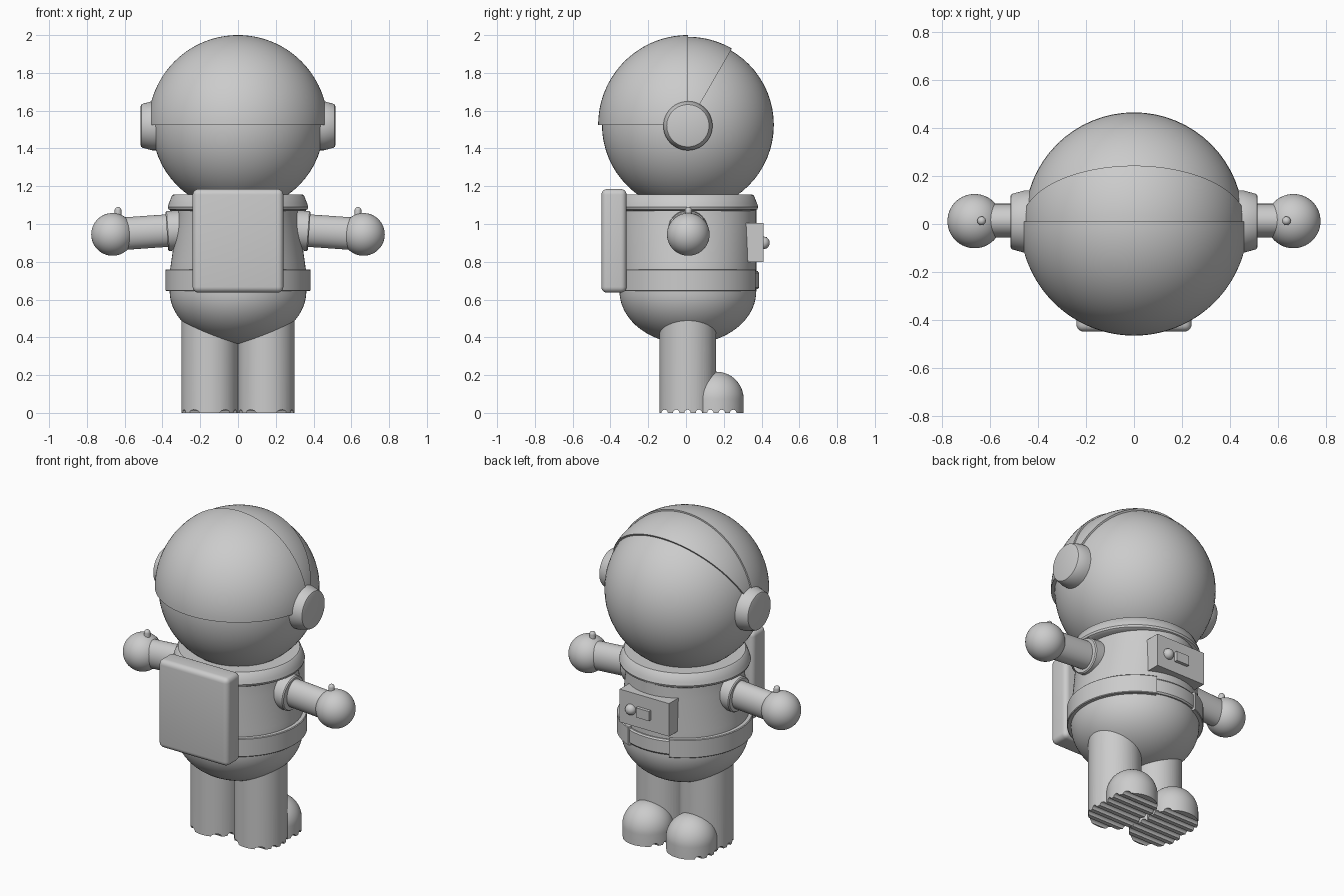
import bpy, bmesh
from math import pi, sin, cos, radians, asin
from mathutils import Matrix, Vector

if "Cube" in bpy.data.objects:
    bpy.data.objects.remove(bpy.data.objects["Cube"])

CY = 0.01  # common depth centre
T = Matrix.Translation


def finish(name, bm, mat=Matrix(), angle=35):
    bm.transform(mat)
    bmesh.ops.recalc_face_normals(bm, faces=bm.faces)
    me = bpy.data.meshes.new(name)
    bm.to_mesh(me)
    bm.free()
    ob = bpy.data.objects.new(name, me)
    bpy.context.collection.objects.link(ob)
    bpy.ops.object.select_all(action='DESELECT')
    ob.select_set(True)
    bpy.context.view_layer.objects.active = ob
    bpy.ops.object.shade_smooth_by_angle(angle=radians(angle))
    return ob


def revolve(name, prof, mat=Matrix(), start=0.0, sweep=2 * pi, steps=64, closed=False):
    """Revolve (radius, height) points about z; a partial sweep gets end caps."""
    bm = bmesh.new()
    full = sweep > 2 * pi - 1e-4
    rings = []
    for i in range(steps if full else steps + 1):
        a = start + sweep * i / steps
        rings.append([bm.verts.new((r * cos(a), r * sin(a), z)) for r, z in prof])
    n = len(prof)
    for i in range(steps):
        A, B = rings[i], rings[(i + 1) % len(rings)]
        for j in range(n if closed else n - 1):
            k = (j + 1) % n
            if prof[j][0] < 1e-6 and prof[k][0] < 1e-6:
                continue
            bm.faces.new((A[j], A[k], B[k], B[j]))
    if not full:
        bm.faces.new(rings[0])
        bm.faces.new(rings[-1])
    bmesh.ops.remove_doubles(bm, verts=bm.verts, dist=1e-5)
    return finish(name, bm, mat)


def box(name, lo, hi, bevel=0.0):
    bm = bmesh.new()
    bmesh.ops.create_cube(bm, size=1)
    lo, hi = Vector(lo), Vector(hi)
    bm.transform(T((lo + hi) / 2) @ Matrix.Diagonal((*(hi - lo), 1)))
    if bevel:
        bmesh.ops.bevel(bm, geom=bm.edges[:], offset=bevel, segments=5, profile=0.5, affect='EDGES')
    return finish(name, bm)


def arc(r, z0, a0, a1, n, rz=None):
    """Points on an arc, angle measured from straight down (-z)."""
    out = []
    for i in range(n + 1):
        a = radians(a0 + (a1 - a0) * i / n)
        out.append((max(0.0, r * sin(a)), z0 - (rz or r) * cos(a)))
    return out


def ball(name, r, mat):
    return revolve(name, arc(r, 0, 0, 180, 32), mat)


def boolean(ob, other, op):
    m = ob.modifiers.new(op.lower(), 'BOOLEAN')
    m.operation, m.object, m.solver = op, other, 'EXACT'
    bpy.context.view_layer.objects.active = ob
    bpy.ops.object.modifier_apply(modifier=m.name)
    bpy.data.objects.remove(other)


# helmet: globe, raised rear hood and thinner band, both wedges turning on the ear axis
HEAD = T((0, CY, 1.525))
TO_X = Matrix.Rotation(pi / 2, 4, 'Y')
ball("helmet_globe", 0.455, HEAD)
for name, r, e0, e1 in (("helmet_hood", 0.475, 90, 180), ("helmet_band", 0.466, 60, 90)):
    crescent = arc(r, 0, 0, 180, 56) + arc(0.44, 0, 180, 0, 56)
    revolve(name, crescent, HEAD @ TO_X, radians(e0 + 90), radians(e1 - e0), (e1 - e0) // 3, True)

# collar ring
revolve("collar", [(0.25, 1.07), (0.355, 1.07), (0.368, 1.078), (0.372, 1.09), (0.366, 1.11),
                   (0.35, 1.15), (0.343, 1.155), (0.25, 1.155)], T((0, CY, 0)), steps=96, closed=True)

# torso: round bottom, sides narrowing towards the shoulders
torso = revolve("torso", arc(0.362, 0.645, 0, 90, 20, 0.28)
                + [(0.362, 0.645 + 0.05 * i) for i in range(1, 10)] + [(0, 1.095)],
                T((0, CY, 0)), steps=96)
for v in torso.data.vertices:
    v.co.x *= 1 - 0.13 * min(1, max(0, (v.co.z - 0.74) / 0.33))

# belt with an open front showing a slimmer inner strap
gap = asin(0.14 / 0.385)
revolve("belt", [(0.34, 0.645), (0.381, 0.645), (0.385, 0.649), (0.385, 0.756), (0.381, 0.76), (0.34, 0.76)],
        T((0, CY, 0)), pi / 2 + gap, 2 * pi - 2 * gap, 90, True)
revolve("belt_strap", [(0.34, 0.655), (0.37, 0.655), (0.377, 0.664), (0.377, 0.741), (0.37, 0.75), (0.34, 0.75)],
        T((0, CY, 0)), pi / 2 - gap - 0.05, 2 * gap + 0.1, 24, True)

# backpack and chest panel
box("backpack", (-0.24, -0.448, 0.637), (0.24, -0.315, 1.185), 0.03)
box("chest_panel", (-0.17, 0.25, 0.80), (0.17, 0.41, 1.005))
box("panel_switch", (-0.045, 0.40, 0.87), (0.045, 0.43, 0.93))
ball("panel_knob", 0.033, T((0.092, 0.41, 0.90)))

for s, side in ((1, "right"), (-1, "left")):
    M = Matrix.Diagonal((s, 1, 1, 1))

    # ear cap
    revolve("ear_cap_" + side, [(0, 0.40), (0.13, 0.40), (0.13, 0.455), (0.116, 0.506),
                                (0.112, 0.512), (0.104, 0.515), (0, 0.515)], M @ T((0, CY, 1.52)) @ TO_X)

    # shoulder cuff, arm, hand and thumb
    tilt = Matrix.Rotation(radians(4), 4, 'Y')
    revolve("shoulder_cuff_" + side, [(0, -0.06), (0.106, -0.06), (0.106, 0.026), (0.1, 0.032), (0, 0.032)],
            M @ T((0.345, CY, 0.965)) @ tilt @ TO_X)
    revolve("arm_" + side, [(0, -0.1), (0.086, -0.1), (0.086, 0.3), (0, 0.3)],
            M @ T((0.345, 0.014, 0.967)) @ tilt @ Matrix.Diagonal((1, 0.82, 1, 1)) @ TO_X)
    ball("hand_" + side, 0.113, M @ T((0.664, 0.012, 0.945)))
    revolve("thumb_" + side, [(0, 1.0), (0.018, 1.0)] + arc(0.018, 1.072, 90, 180, 8),
            M @ T((0.635, 0.013, 0)), steps=24)

    # leg joined to a domed boot toe, then ridged sole
    leg = revolve("leg_" + side, [(0, 0), (0.15, 0), (0.15, 0.55), (0, 0.55)], M @ T((0.15, CY, 0)))
    toe = revolve("toe_" + side, [(0, 0), (0.145, 0)] + arc(0.145, 0.073, 90, 180, 20), M @ T((0.15, 0.16, 0)))
    boolean(leg, toe, 'UNION')
    for i in range(7):
        groove = revolve("groove", [(0, -0.4), (0.017, -0.4), (0.017, 0.4), (0, 0.4)],
                         T((0, -0.113 + 0.0605 * i, 0)) @ TO_X, steps=16)
        boolean(leg, groove, 'DIFFERENCE')
    bpy.ops.object.select_all(action='DESELECT')
    leg.select_set(True)
    bpy.ops.object.shade_smooth_by_angle(angle=radians(35))
